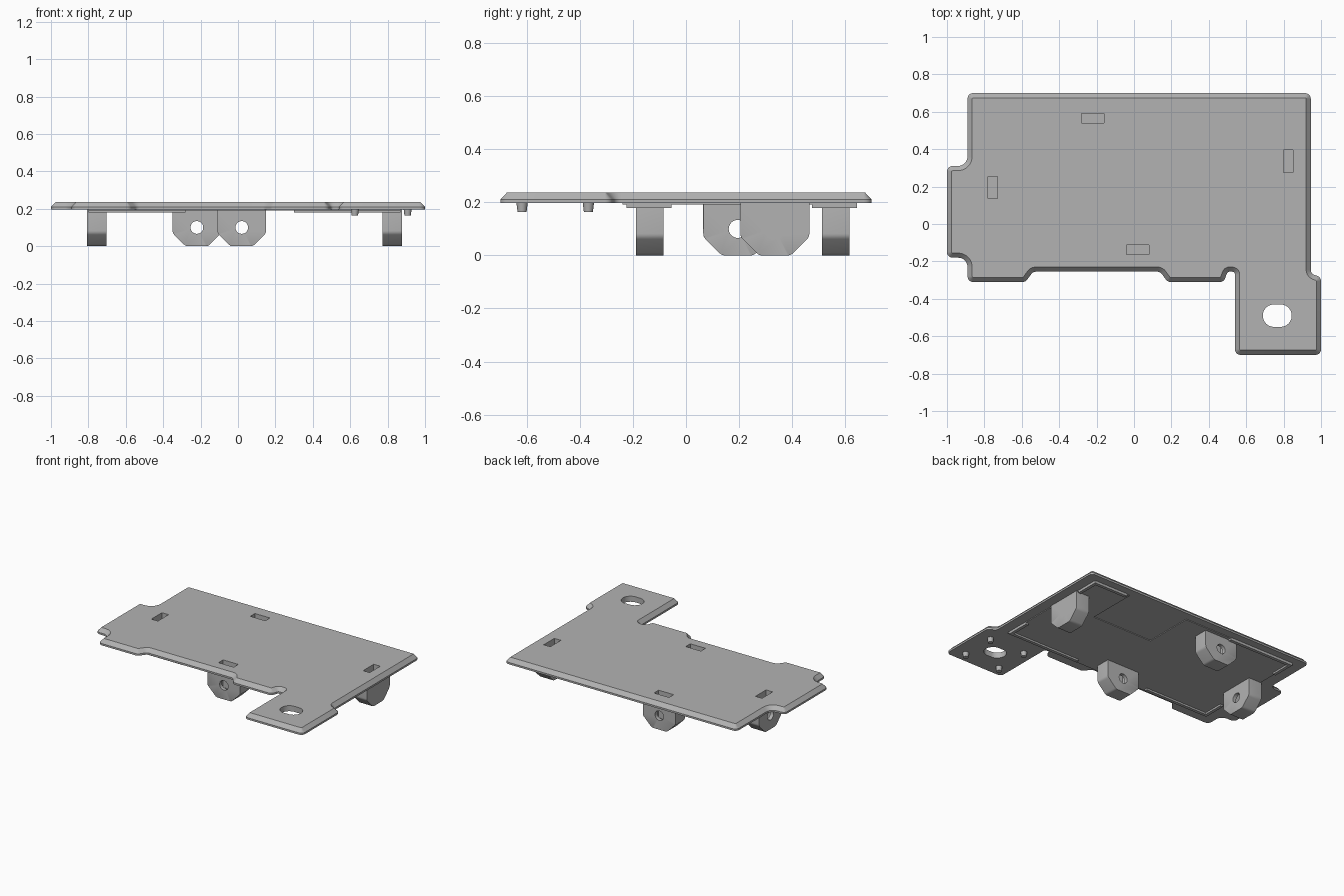
import bpy, bmesh, math
from mathutils import Vector, Matrix

cube = bpy.data.objects.get("Cube")
if cube:
    bpy.data.objects.remove(cube, do_unlink=True)

grey = bpy.data.materials.new("plain_grey")
grey.use_nodes = True
COLOUR = (0.45, 0.45, 0.45, 1)
grey.diffuse_color = COLOUR
grey.node_tree.nodes["Principled BSDF"].inputs["Base Color"].default_value = COLOUR

BOTTOM, SHOULDER, TOP = 0.197, 0.21, 0.237


def rounded(corners, inset=0.0, steps=5):
    """Offset a counter-clockwise outline inward and fillet its corners."""
    n = len(corners)
    pts = [Vector(c[:2]) for c in corners]
    dirs = [(pts[(i + 1) % n] - pts[i]).normalized() for i in range(n)]
    moved, turns = [], []
    for i in range(n):
        a, b = dirs[i - 1], dirs[i]
        na, nb = Vector((-a.y, a.x)), Vector((-b.y, b.x))
        moved.append(pts[i] + (na + nb) * inset / (1 + na.dot(nb)))
        turns.append(math.atan2(a.x * b.y - a.y * b.x, a.dot(b)))
    out = []
    for i in range(n):
        side = 1 if turns[i] > 0 else -1
        r = max(corners[i][2] - side * inset, 0.003)
        a = dirs[i - 1]
        start = moved[i] - a * r * math.tan(abs(turns[i]) / 2)
        centre = start + Vector((-a.y, a.x)) * side * r
        for k in range(steps + 1):
            rot = Matrix.Rotation(turns[i] * k / steps, 2)
            out.append(centre + rot @ (start - centre))
    return out


def loft(bm, rings):
    """Skin a stack of (outline, height) rings and cap both ends."""
    loops = [[bm.verts.new((p.x, p.y, z)) for p in ring] for ring, z in rings]
    for low, high in zip(loops, loops[1:]):
        for i in range(len(low)):
            j = (i + 1) % len(low)
            bm.faces.new((low[i], low[j], high[j], high[i]))
    bm.faces.new(loops[0][::-1])
    bm.faces.new(loops[-1])


def finish(name, bm, smooth=True):
    bmesh.ops.recalc_face_normals(bm, faces=bm.faces[:])
    mesh = bpy.data.meshes.new(name)
    bm.to_mesh(mesh)
    bm.free()
    mesh.materials.append(grey)
    obj = bpy.data.objects.new(name, mesh)
    bpy.context.collection.objects.link(obj)
    return obj


def prism(name, outline, z0, z1):
    bm = bmesh.new()
    loft(bm, [(outline, z0), (outline, z1)])
    return finish(name, bm)


def rect(x0, y0, x1, y1):
    return [Vector(p) for p in ((x0, y0), (x1, y0), (x1, y1), (x0, y1))]


def activate(obj):
    bpy.ops.object.select_all(action="DESELECT")
    obj.select_set(True)
    bpy.context.view_layer.objects.active = obj


def cut(obj, cutters):
    activate(obj)
    for c in cutters:
        mod = obj.modifiers.new("cut", "BOOLEAN")
        mod.operation, mod.solver, mod.object = "DIFFERENCE", "EXACT", c
        bpy.ops.object.modifier_apply(modifier=mod.name)


def shade(obj, degrees=30):
    activate(obj)
    bpy.ops.object.shade_smooth_by_angle(angle=math.radians(degrees))


# Plate with a bevelled upper rim
outline = [
    (-0.89, -0.31, 0.03), (-0.58, -0.31, 0.03), (-0.54, -0.255, 0.03),
    (0.14, -0.255, 0.03), (0.18, -0.31, 0.03), (0.48, -0.31, 0.03),
    (0.50, -0.255, 0.015), (0.54, -0.255, 0.015), (0.54, -0.70, 0.03),
    (1.0, -0.70, 0.03), (1.0, -0.285, 0.03), (0.945, -0.265, 0.03),
    (0.945, 0.70, 0.03), (-0.89, 0.70, 0.03), (-0.89, 0.31, 0.05),
    (-1.0, 0.31, 0.03), (-1.0, -0.18, 0.03), (-0.89, -0.18, 0.05),
]
bm = bmesh.new()
loft(bm, [(rounded(outline), BOTTOM), (rounded(outline), SHOULDER),
          (rounded(outline, 0.025), TOP)])
plate = finish("plate", bm)

# Slightly raised underside pad with a rectangular notch at the back
pad_shape = [Vector(p) for p in (
    (-0.80, -0.24), (0.87, -0.24), (0.87, 0.64), (0.575, 0.64),
    (0.575, 0.28), (0.095, 0.28), (0.095, 0.64), (-0.80, 0.64))]
pad = prism("underside_pad", pad_shape, 0.192, 0.2)


# Lugs: centre and whether the broad side runs along x
lugs = [("back_lug", -0.22, 0.565, True), ("front_lug", 0.02, -0.137, True),
        ("left_lug", 0.825, 0.335, False), ("right_lug", -0.755, 0.195, False)]
lug_profile = [(-0.06, 0.004, 0.03), (0.06, 0.004, 0.03), (0.13, 0.074, 0.03),
               (0.13, 0.205, 0.001), (-0.13, 0.205, 0.001), (-0.13, 0.074, 0.03)]
slots, bores = [], []
for name, cx, cy, along_x in lugs:
    place = Matrix.Translation((cx, cy, 0))
    if not along_x:
        place = place @ Matrix.Rotation(math.pi / 2, 4, "Z")
    upright = place @ Matrix.Rotation(math.pi / 2, 4, "X")
    # Lug body with softened edges everywhere but its root
    bm = bmesh.new()
    shape = [Vector((p.x, p.y - 0.004)) for p in rounded(lug_profile, steps=4)]
    loft(bm, [(shape, -0.052), (shape, 0.052)])
    rim = [e for e in bm.edges
           if abs(e.verts[0].co.z - e.verts[1].co.z) < 0.01
           and min(v.co.y for v in e.verts) < 0.19]
    bmesh.ops.bevel(bm, geom=rim, offset=0.024, segments=4, profile=0.5,
                    affect="EDGES", clamp_overlap=True)
    bm.transform(upright)
    lug = finish(name, bm)

    # Pocket that opens on the plate top
    slot = prism("slot_cutter", rect(-0.06, -0.026, 0.06, 0.026), 0.04, 0.3)
    slot.data.transform(place)
    # Cross bore
    bm = bmesh.new()
    bmesh.ops.create_cone(bm, cap_ends=True, segments=32, radius1=0.034,
                          radius2=0.034, depth=0.3)
    bm.transform(place @ Matrix.Translation((0, 0, 0.1))
                 @ Matrix.Rotation(math.pi / 2, 4, "X"))
    bore = finish("bore_cutter", bm)
    cut(lug, [slot, bore])
    shade(lug)
    slots.append(slot)
    bores.append(bore)

# Oblong opening in the tab
x, y, w, h = 0.766, -0.49, 0.077, 0.06
oblong = prism("oblong_cutter", rounded(
    [(x - w, y - h, h - 0.001), (x + w, y - h, h - 0.001),
     (x + w, y + h, h - 0.001), (x - w, y + h, h - 0.001)], steps=10), 0.1, 0.3)

cut(plate, slots + [oblong])
cut(pad, slots)
shade(plate)
for helper in slots + bores + [oblong]:
    bpy.data.objects.remove(helper, do_unlink=True)

# Corner ribs: an L at each corner of the pad
MID_X, MID_Y, HALF_X, HALF_Y, T = 0.035, 0.21, 0.835, 0.435, 0.022
for sx, side in ((1, "left"), (-1, "right")):
    for sy, end in ((1, "back"), (-1, "front")):
        ox, oy = MID_X + sx * HALF_X, MID_Y + sy * HALF_Y
        long_x = 0.27 if (sx > 0 and sy > 0) else 0.57 if sx > 0 else 0.52
        for part, ex, ey in (("long", ox - sx * long_x, oy - sy * T),
                             ("short", ox - sx * T, oy - sy * 0.17)):
            prism(f"{end}_{side}_{part}_rib",
                  rect(min(ox, ex), min(oy, ey), max(ox, ex), max(oy, ey)),
                  0.179, 0.2)

# Tapered locating pegs beneath the tab
for px in (0.625, 0.907):
    for py in (-0.618, -0.368):
        bm = bmesh.new()
        bmesh.ops.create_cone(bm, cap_ends=True, segments=20, radius1=0.017,
                              radius2=0.022, depth=0.04)
        bm.transform(Matrix.Translation((px, py, 0.184)))
        shade(finish("tab_peg", bm))
